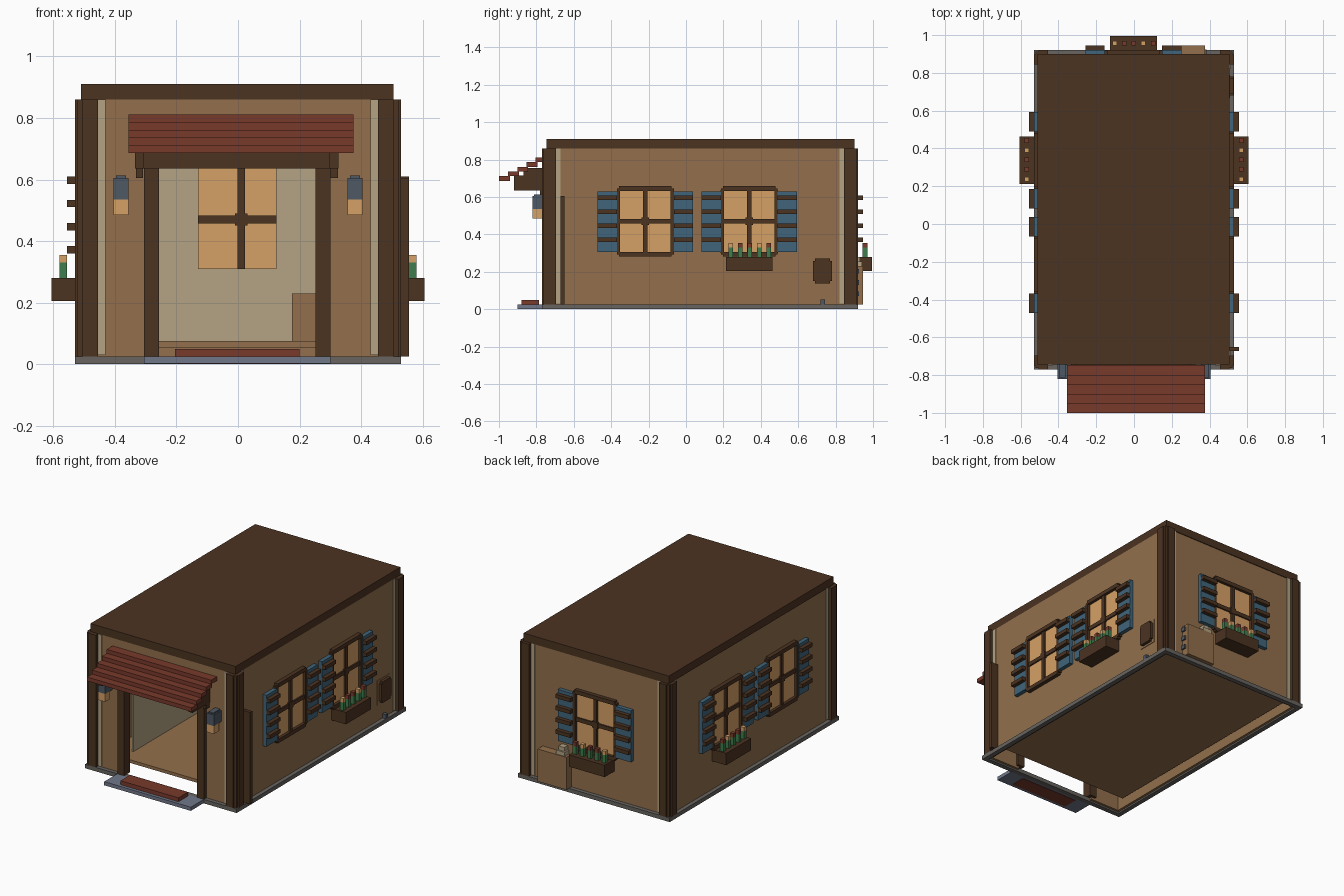
import bpy
import bmesh
from mathutils import Vector

old = bpy.data.objects.get("Cube")
if old:
    bpy.data.objects.remove(old, do_unlink=True)


def material(name, hexcode):
    rgb = [int(hexcode[i:i + 2], 16) / 255 for i in (0, 2, 4)]
    lin = [c / 12.92 if c < 0.04045 else ((c + 0.055) / 1.055) ** 2.4 for c in rgb]
    m = bpy.data.materials.new(name)
    m.use_nodes = True
    m.diffuse_color = (*lin, 1)
    m.node_tree.nodes["Principled BSDF"].inputs["Base Color"].default_value = (*lin, 1)
    return m


DARK = material("dark_timber", "4b3321")
TAN = material("tan_wall", "93704c")
BEIGE = material("beige_plaster", "b4a383")
RED = material("red_wood", "793a2b")
AMBER = material("amber_glow", "d6a167")
BLUE = material("blue_shutter", "40657b")
SLATE = material("slate_metal", "4e5864")
STEP = material("blue_grey_stone", "707789")
STONE = material("warm_grey_stone", "676460")
GREEN = material("leaf_green", "3f7d4c")


def boxes(name, mat, spans):
    """One object made of boxes, each given as (x0, x1, y0, y1, z0, z1)."""
    bm = bmesh.new()
    for x0, x1, y0, y1, z0, z1 in spans:
        verts = bmesh.ops.create_cube(bm, size=1)["verts"]
        size = Vector((abs(x1 - x0), abs(y1 - y0), z1 - z0))
        mid = Vector((x0 + x1, y0 + y1, z0 + z1)) / 2
        for v in verts:
            v.co = v.co * size + mid
    mesh = bpy.data.meshes.new(name)
    bm.to_mesh(mesh)
    bm.free()
    mesh.materials.append(mat)
    obj = bpy.data.objects.new(name, mesh)
    bpy.context.collection.objects.link(obj)
    return obj


SIDES = (-1, 1)
WX, FRONT, BACK = 0.505, -0.745, 0.895   # outer wall planes
TOP = 0.86

# Shell: roof, walls with open doorway, floor
boxes("roof", DARK, [(-0.51, 0.505, -0.745, 0.9, TOP, 0.91)])
boxes("side_walls", TAN, [(s * 0.485, s * WX, FRONT, BACK, 0.01, TOP) for s in SIDES])
boxes("back_wall", TAN, [(-0.49, 0.49, 0.875, BACK, 0.01, TOP)])
boxes("front_wall", TAN, [(s * 0.28, s * 0.49, FRONT, -0.725, 0.01, TOP) for s in SIDES]
      + [(-0.28, 0.28, FRONT, -0.725, 0.635, TOP)])
boxes("floor", TAN, [(-0.465, 0.465, -0.66, 0.86, 0.055, 0.075)])

# Inner room lining
boxes("room_lining", BEIGE, [(s * 0.34, s * 0.35, -0.56, 0.86, 0.075, TOP) for s in SIDES]
      + [(-0.35, 0.35, 0.855, 0.87, 0.075, TOP)])
boxes("inner_cupboard", TAN, [(0.175, 0.34, 0.847, 0.855, 0.075, 0.23)])
boxes("inner_back_pane", AMBER, [(-0.13, 0.125, 0.847, 0.855, 0.31, 0.635)])
boxes("inner_back_mullions", DARK, [(-0.002, 0.023, 0.84, 0.847, 0.31, 0.635),
                                    (-0.13, 0.125, 0.84, 0.847, 0.457, 0.483),
                                    (-0.01, 0.031, 0.838, 0.847, 0.45, 0.49)])

# Stone base ring, doorstep and mat
boxes("base_ring", STONE, [(s * 0.5, s * 0.53, -0.77, 0.92, 0, 0.025) for s in SIDES]
      + [(-0.5, 0.5, -0.77, -0.74, 0, 0.025), (-0.5, 0.5, 0.89, 0.92, 0, 0.025)])
boxes("doorstep", STEP, [(-0.305, 0.3, -0.9, -0.769, 0.002, 0.025)])
boxes("doormat", RED, [(-0.205, 0.2, -0.88, -0.785, 0, 0.05)])

# Corner posts, stepped at the outer edge, with plaster strips beside them
posts, strips = [], []
for s in SIDES:
    for edge, d in ((-0.77, 1), (0.92, -1)):
        posts += [(s * 0.455, s * WX, edge, edge + d * 0.03, 0.025, TOP),
                  (s * 0.5, s * 0.53, edge + d * 0.022, edge + d * 0.075, 0.025, TOP),
                  (s * 0.49, s * 0.522, edge + d * 0.008, edge + d * 0.03, 0.025, TOP)]
        strips += [(s * 0.43, s * 0.457, edge + d * 0.02, edge + d * 0.03, 0.03, TOP),
                   (s * 0.5, s * 0.51, edge + d * 0.074, edge + d * 0.1, 0.03, TOP)]
boxes("corner_posts", DARK, posts)
boxes("plaster_strips", BEIGE, strips)
boxes("side_pipe", DARK, [(0.5, 0.555, -0.672, -0.65, 0.025, 0.605)])

# Door frame and awning
boxes("door_posts", DARK, [(-0.305, -0.257, -0.77, -0.71, 0.025, 0.69),
                           (0.252, 0.3, -0.77, -0.71, 0.025, 0.69)])
boxes("door_lintel", DARK, [(-0.305, 0.3, -0.79, -0.71, 0.635, 0.72)])
boxes("awning_brackets", DARK, [b for x in (-0.32, 0.312) for b in (
    (x - 0.014, x + 0.014, -0.92, FRONT, 0.635, 0.715),
    (x - 0.014, x + 0.014, -0.87, FRONT, 0.71, 0.755),
    (x - 0.012, x + 0.012, -0.78, FRONT, 0.605, 0.635))])
boxes("awning_slats", RED, [(-0.355, 0.375, -1 + 0.049 * i, -0.942 + 0.049 * i,
                             0.686 + 0.025 * i, 0.711 + 0.025 * i) for i in range(5)])

# Lanterns beside the door
for side, s in (("right", -1), ("left", 1)):
    x0, x1 = s * 0.355, s * 0.405
    boxes(side + "_lantern_glass", AMBER, [(x0, x1, -0.82, -0.77, 0.485, 0.535)])
    boxes(side + "_lantern_body", SLATE, [(x0, x1, -0.82, FRONT, 0.535, 0.605)])
    boxes(side + "_lantern_cap", SLATE, [(s * 0.363, s * 0.397, -0.812, FRONT, 0.605, 0.613)])


def window(name, place, planter):
    """Window laid out as (along0, along1, out0, out1, z0, z1) and placed on a wall."""
    def add(part, mat, spans):
        boxes(name + "_" + part, mat, [place(*b) for b in spans])

    add("panes", AMBER, [(-0.135, 0.135, 0, 0.007, 0.305, 0.635)])
    add("mullions", DARK, [(-0.012, 0.012, 0, 0.018, 0.305, 0.635),
                           (-0.135, 0.135, 0, 0.016, 0.457, 0.482),
                           (-0.02, 0.02, 0, 0.02, 0.45, 0.49)])
    add("frame", DARK, [(-0.152, 0.152, 0, 0.023, 0.633, 0.645),
                        (-0.14, 0.14, 0, 0.025, 0.633, 0.658),
                        (-0.152, 0.152, 0, 0.023, 0.293, 0.307),
                        (-0.14, 0.14, 0, 0.025, 0.282, 0.307)]
        + [(s * 0.135, s * 0.153, 0, 0.024, 0.3, 0.638) for s in SIDES])
    add("shutters", BLUE, [(s * 0.152, s * 0.255, 0, 0.025, 0.305, 0.63) for s in SIDES])
    add("shutter_slats", DARK, [(s * 0.152, s * 0.255, 0.025, 0.05, z, z + 0.024)
                                for s in SIDES for z in (0.36, 0.435, 0.51, 0.585)])
    if planter:
        add("planter", DARK, [(-0.125, 0.125, 0, 0.1, 0.205, 0.28)])
        stems = [-0.1 + 0.051 * i for i in range(5)]
        add("stems", GREEN, [(u - 0.012, u + 0.012, 0.05, 0.075, 0.28, 0.33) for u in stems])
        for label, mat, picks in (("amber_blooms", AMBER, (0, 3)), ("red_blooms", RED, (1, 2, 4))):
            add(label, mat, [(stems[i] - 0.012, stems[i] + 0.012, 0.05, 0.075, 0.33, 0.355)
                             for i in picks])


def on_side(s, centre):
    return lambda u0, u1, d0, d1, z0, z1: (
        s * (WX + d0), s * (WX + d1), centre + u0, centre + u1, z0, z1)


def on_back(u0, u1, d0, d1, z0, z1):
    return (u0 - 0.003, u1 - 0.003, BACK + d0, BACK + d1, z0, z1)


for side, s in (("right", -1), ("left", 1)):
    window(side + "_front_window", on_side(s, -0.217), False)
    window(side + "_back_window", on_side(s, 0.338), True)
window("rear_window", on_back, True)

# Vent box and small foot on the left wall
boxes("vent_frame", TAN, [(WX, 0.509, 0.667, 0.79, 0.125, 0.28)])
boxes("vent_panel", DARK, [(WX, 0.528, 0.69, 0.77, 0.137, 0.27),
                           (WX, 0.526, 0.68, 0.78, 0.15, 0.258)])
boxes("wall_foot", SLATE, [(WX, 0.53, 0.72, 0.742, 0.025, 0.052)])

# Cabinet at the back with small items on it
boxes("back_cabinet", TAN, [(0.175, 0.375, 0.88, 0.945, 0.025, 0.23)])
boxes("cabinet_items", BEIGE, [(0.19, 0.25, 0.89, 0.94, 0.23, 0.255),
                               (0.2, 0.24, 0.89, 0.93, 0.255, 0.28)])
boxes("cabinet_hinges", SLATE, [(0.375, 0.385, 0.895, 0.925, z, z + 0.025)
                                for z in (0.07, 0.13, 0.19)])
